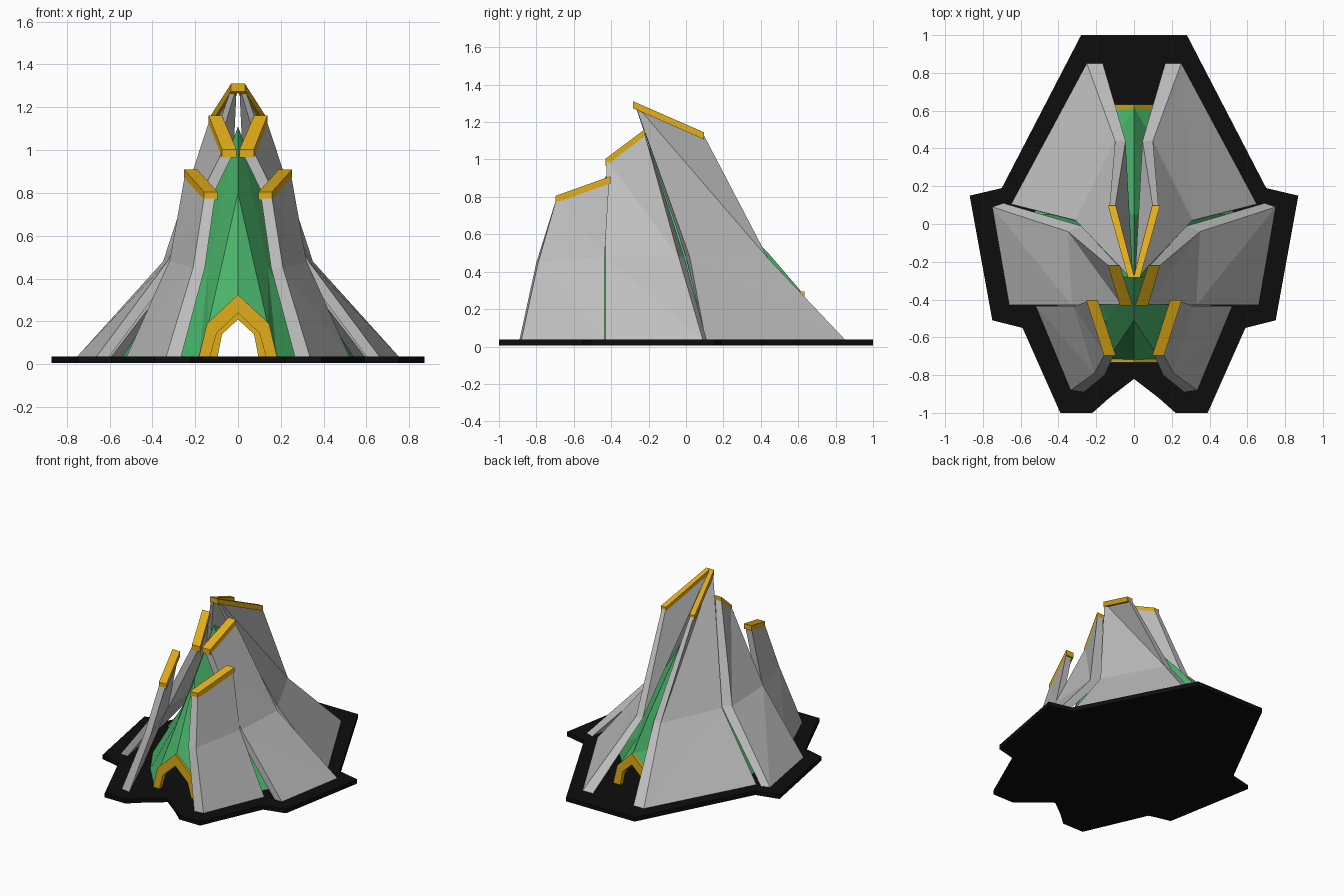
import bpy, bmesh
from mathutils import Vector

cube = bpy.data.objects.get("Cube")
if cube:
    bpy.data.objects.remove(cube)


def material(name, r, g, b):
    m = bpy.data.materials.new(name)
    m.use_nodes = True
    m.diffuse_color = (r, g, b, 1)
    bsdf = m.node_tree.nodes["Principled BSDF"]
    bsdf.inputs["Base Color"].default_value = (r, g, b, 1)
    bsdf.inputs["Roughness"].default_value = 0.8
    return m


GREY = material("stone grey", 0.52, 0.52, 0.52)
GOLD = material("gold", 0.76, 0.42, 0.01)
GREEN = material("green", 0.07, 0.47, 0.15)
BLACK = material("black", 0.004, 0.004, 0.004)


def build(name, verts, faces, mat, mirror=False):
    bm = bmesh.new()
    vs = [bm.verts.new(v) for v in verts]
    for f in faces:
        bm.faces.new([vs[i] for i in f])
    bmesh.ops.recalc_face_normals(bm, faces=bm.faces)
    mesh = bpy.data.meshes.new(name)
    bm.to_mesh(mesh)
    bm.free()
    mesh.materials.append(mat)
    ob = bpy.data.objects.new(name, mesh)
    bpy.context.collection.objects.link(ob)
    if mirror:
        ob.modifiers.new("mirror", "MIRROR").use_mirror_merge = False
    return ob


def loft(rings):
    """Quads joining rings of equal length, closed around each ring."""
    n = len(rings[0])
    return [(k * n + i, k * n + (i + 1) % n, (k + 1) * n + (i + 1) % n, (k + 1) * n + i)
            for k in range(len(rings) - 1) for i in range(n)]


# Base slab
half = [(0.28, 1), (0.70, 0.19), (0.87, 0.15), (0.75, -0.51), (0.59, -0.55),
        (0.39, -1), (0.22, -1), (0.13, -0.92)]
outline = half + [(0, -0.82)] + [(-x, y) for x, y in reversed(half)]
n = len(outline)
rings = [[(x, y, z) for x, y in outline] for z in (0.006, 0.037)]
build("base_slab", rings[0] + rings[1],
      loft(rings) + [tuple(range(n)), tuple(range(n, 2 * n))], BLACK)


# Armour panels: outer and inner skins, each three rows of front and rear points
def panel(name, rows):
    """rows: (front, front inset, rear, rear inset), top to bottom."""
    outer, inner = [], []
    for front, fi, rear, ri in rows:
        for p, (dx, dy) in ((front, fi), (rear, ri)):
            outer.append(Vector(p))
            inner.append(Vector(p) + Vector((dx, dy, 0)))
    skin = [(0, 1, 3), (0, 3, 2), (2, 3, 5), (2, 5, 4)]
    rim = [0, 1, 3, 5, 4, 2]
    faces = skin + [tuple(i + 6 for i in f) for f in skin]
    for a, b in zip(rim, rim[1:] + rim[:1]):
        faces.append((a, b, b + 6, a + 6))
    build(name, outer + inner, faces, GREY, True)

    # Gold cap wrapped over the top edge
    across = (outer[0] - inner[0]).normalized() * 0.006
    along = (outer[1] - outer[0]).normalized() * 0.008
    top = [outer[0] + across - along, outer[1] + across + along,
           inner[1] - across + along, inner[0] - across - along]
    rings = [[v + Vector((0, 0, z)) for v in top] for z in (0.008, -0.03)]
    build(name + "_gold_cap", rings[0] + rings[1],
          loft(rings) + [(0, 1, 2, 3), (4, 5, 6, 7)], GOLD, True)


panel("front_panel", [
    ((0.155, -0.69, 0.80), (-0.05, 0), (0.245, -0.41, 0.90), (-0.05, 0)),
    ((0.21, -0.79, 0.45), (-0.055, -0.01), (0.32, -0.435, 0.48), (-0.05, 0)),
    ((0.335, -0.88, 0.037), (-0.07, -0.01), (0.52, -0.435, 0.037), (-0.06, 0)),
])
panel("middle_panel", [
    ((0.07, -0.425, 1.0), (-0.055, 0), (0.13, -0.225, 1.15), (-0.05, 0)),
    ((0.33, -0.43, 0.48), (-0.06, 0), (0.35, -0.04, 0.48), (-0.07, 0.03)),
    ((0.66, -0.43, 0.037), (-0.06, 0), (0.75, 0.09, 0.037), (-0.06, 0.02)),
])
panel("rear_panel", [
    ((0.028, -0.275, 1.30), (-0.022, 0), (0.13, 0.09, 1.14), (-0.03, 0)),
    ((0.31, 0.02, 0.48), (-0.06, -0.02), (0.10, 0.44, 0.47), (-0.055, 0)),
    ((0.65, 0.105, 0.037), (-0.06, 0), (0.25, 0.85, 0.037), (-0.085, 0)),
])

# Inner tent: open tunnel shell, stations of (y, foot x, shoulder x, shoulder z, ridge z)
stations = [(-0.72, 0.18, 0.14, 0.18, 0.32), (-0.51, 0.36, 0.14, 0.45, 0.80),
            (-0.28, 0.50, 0.24, 0.47, 1.11), (0.05, 0.54, 0.25, 0.47, 0.90),
            (0.44, 0.20, 0.10, 0.30, 0.50), (0.62, 0.15, 0.115, 0.17, 0.29)]
verts, faces = [], []
for k, (y, fx, sx, sz, rz) in enumerate(stations):
    verts += [(-fx, y, 0.037), (-sx, y, sz), (0, y, rz), (sx, y, sz), (fx, y, 0.037)]
    if k:
        for i in range(4):
            a = k * 5 + i
            quad = (a - 5, a - 4, a + 1, a)
            # Mirrored diagonals keep both halves alike
            p, q, r, s = quad
            faces += [(p, q, r), (p, r, s)] if i < 2 else [(p, q, s), (q, r, s)]
tent = build("inner_tent", verts, faces, GREEN)
shell = tent.modifiers.new("thickness", "SOLIDIFY")
shell.thickness = 0.02
shell.offset = -1


# Gold arches framing both tunnel mouths
def arch(name, y, outer, inner):
    def full(p):
        return p + [(-x, z) for x, z in reversed(p[:-1])]
    o, i = full(outer), full(inner)
    m = len(o)
    rings = [[(x, y + d, z) for x, z in o + i[::-1]] for d in (-0.018, 0.018)]
    count = 2 * m
    faces = loft(rings)
    for start in (0, count):
        for j in range(m - 1):
            faces.append((start + j, start + j + 1,
                          start + count - 2 - j, start + count - 1 - j))
    build(name, rings[0] + rings[1], faces, GOLD)


arch("front_arch", -0.715, [(0.182, 0.037), (0.145, 0.19), (0, 0.325)],
     [(0.13, 0.037), (0.10, 0.145), (0, 0.24)])
arch("rear_arch", 0.615, [(0.152, 0.037), (0.12, 0.175), (0, 0.295)],
     [(0.095, 0.037), (0.075, 0.14), (0, 0.21)])
